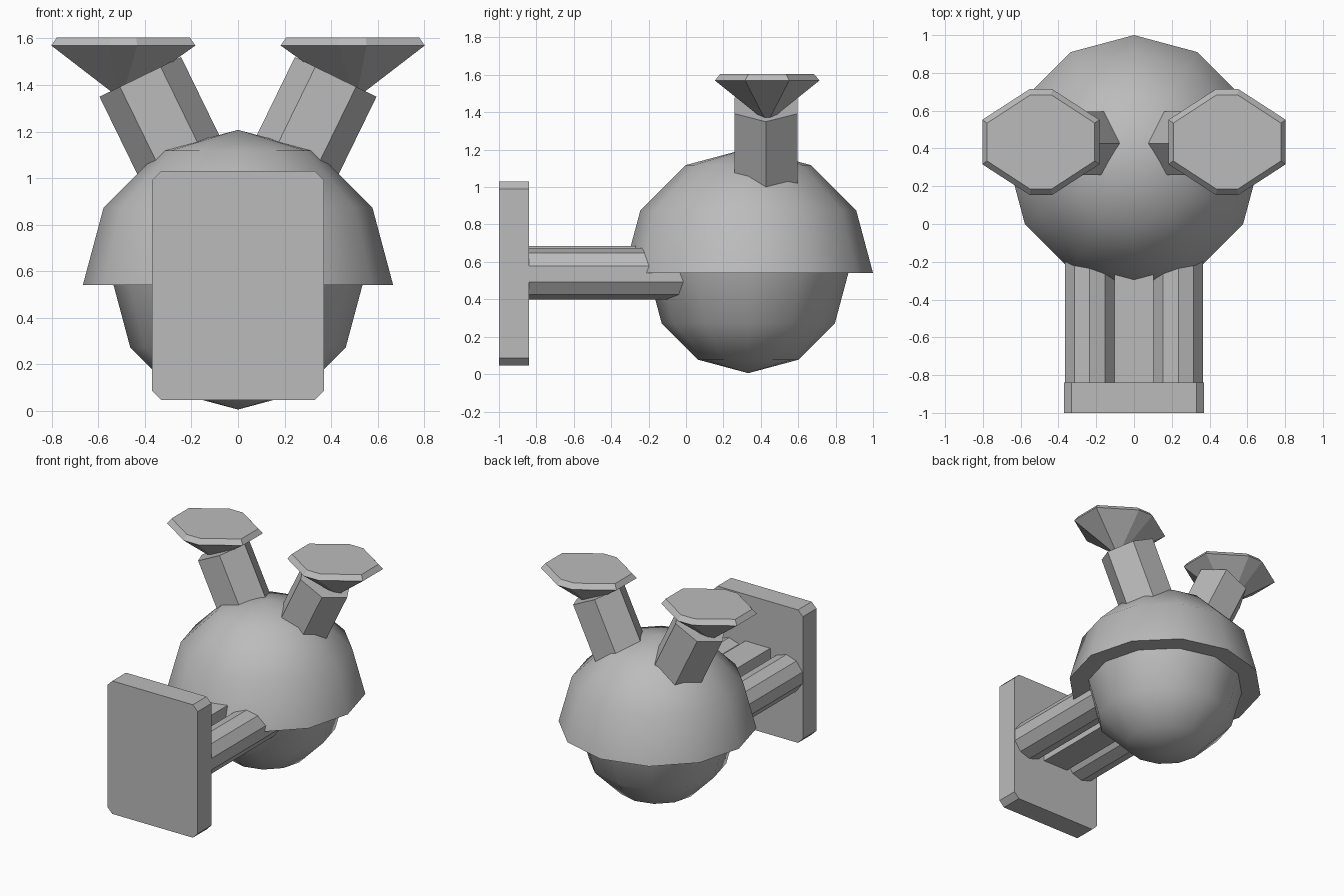
import bpy, bmesh, math
from mathutils import Vector, Matrix

if "Cube" in bpy.data.objects:
    bpy.data.objects.remove(bpy.data.objects["Cube"])

grey = bpy.data.materials.new("plain_grey")
grey.use_nodes = True
GREY = (0.5, 0.5, 0.5, 1)
grey.diffuse_color = GREY
grey.node_tree.nodes["Principled BSDF"].inputs["Base Color"].default_value = GREY


def finish(name, bm, smooth=False):
    bmesh.ops.recalc_face_normals(bm, faces=bm.faces)
    mesh = bpy.data.meshes.new(name)
    bm.to_mesh(mesh)
    bm.free()
    ob = bpy.data.objects.new(name, mesh)
    bpy.context.collection.objects.link(ob)
    mesh.materials.append(grey)
    if smooth:
        bpy.ops.object.select_all(action='DESELECT')
        ob.select_set(True)
        bpy.context.view_layer.objects.active = ob
        bpy.ops.object.shade_smooth_by_angle(angle=math.radians(31))
    return ob


def loft(name, rings):
    """Skin matching closed rings and cap both ends."""
    bm = bmesh.new()
    loops = [[bm.verts.new(p) for p in ring] for ring in rings]
    n = len(loops[0])
    for a, b in zip(loops, loops[1:]):
        for i in range(n):
            j = (i + 1) % n
            bm.faces.new((a[i], a[j], b[j], b[i]))
    bm.faces.new(loops[0])
    bm.faces.new(loops[-1])
    return finish(name, bm)


def half_ball(name, radius, side):
    """Closed hemisphere, above (1) or below (-1) the waist line."""
    bm = bmesh.new()
    bmesh.ops.create_uvsphere(bm, u_segments=12, v_segments=6, radius=radius)
    bmesh.ops.bisect_plane(bm, geom=bm.verts[:] + bm.edges[:] + bm.faces[:], dist=1e-4,
                           plane_co=(0, 0, 0), plane_no=(0, 0, -side), clear_outer=True)
    bmesh.ops.holes_fill(bm, edges=[e for e in bm.edges if e.is_boundary], sides=0)
    bmesh.ops.translate(bm, verts=bm.verts, vec=(0, 0.333, 0.54))
    return finish(name, bm, True)


def prism(name, sides, radius, start, end, turn=0.0):
    """Straight bar between two points."""
    a, b = Vector(start), Vector(end)
    bm = bmesh.new()
    mat = (Matrix.Translation((a + b) / 2) @ (b - a).to_track_quat('Z', 'Y').to_matrix().to_4x4()
           @ Matrix.Rotation(turn, 4, 'Z'))
    bmesh.ops.create_cone(bm, cap_ends=True, segments=sides, radius1=radius, radius2=radius,
                          depth=(b - a).length, matrix=mat)
    return finish(name, bm)


def octagon(cx, cy, z, hx, hy, sx, sy):
    """Ring of an elongated octagon; sx and sy are its flat half-lengths."""
    pts = [(hx, -sy), (hx, sy), (sx, hy), (-sx, hy), (-hx, sy), (-hx, -sy), (-sx, -hy), (sx, -hy)]
    return [(cx + x, cy + y, z) for x, y in pts]


# Head: wide dome over a smaller bowl
half_ball("upper_dome", 0.667, 1)
half_ball("lower_bowl", 0.535, -1)

# Stalks, saucers and side bars, mirrored
for s, label in ((1, "left"), (-1, "right")):
    top = Vector((0.42 * s, 0.427, 1.435))
    lean = Vector((math.sin(math.radians(26)) * s, 0, math.cos(math.radians(26))))
    prism(label + "_stalk", 6, 0.195, top - lean * 0.55, top)
    cx, cy = 0.493 * s, 0.434
    loft(label + "_saucer", [octagon(cx + 0.01 * s, cy, 1.37, 0.04, 0.03, 0.01, 0.015),
                             octagon(cx, cy, 1.57, 0.31, 0.28, 0.06, 0.118),
                             octagon(cx, cy, 1.605, 0.285, 0.25, 0.055, 0.1)])
    prism(label + "_bar", 10, 0.138, (0.235 * s, 0.1, 0.536), (0.235 * s, -0.85, 0.536))

# Middle bar
bm = bmesh.new()
bmesh.ops.create_cube(bm, size=1, matrix=Matrix.Translation((0, -0.4, 0.5575))
                      @ Matrix.Diagonal((0.205, 0.9, 0.255, 1)))
finish("middle_bar", bm)

# Front plate with clipped corners
plate = [octagon(0, 0, y, 0.37, 0.4925, 0.33, 0.4525) for y in (-1.0, -0.84)]
loft("front_plate", [[(x, y, z + 0.5375) for x, z, y in ring] for ring in plate])
